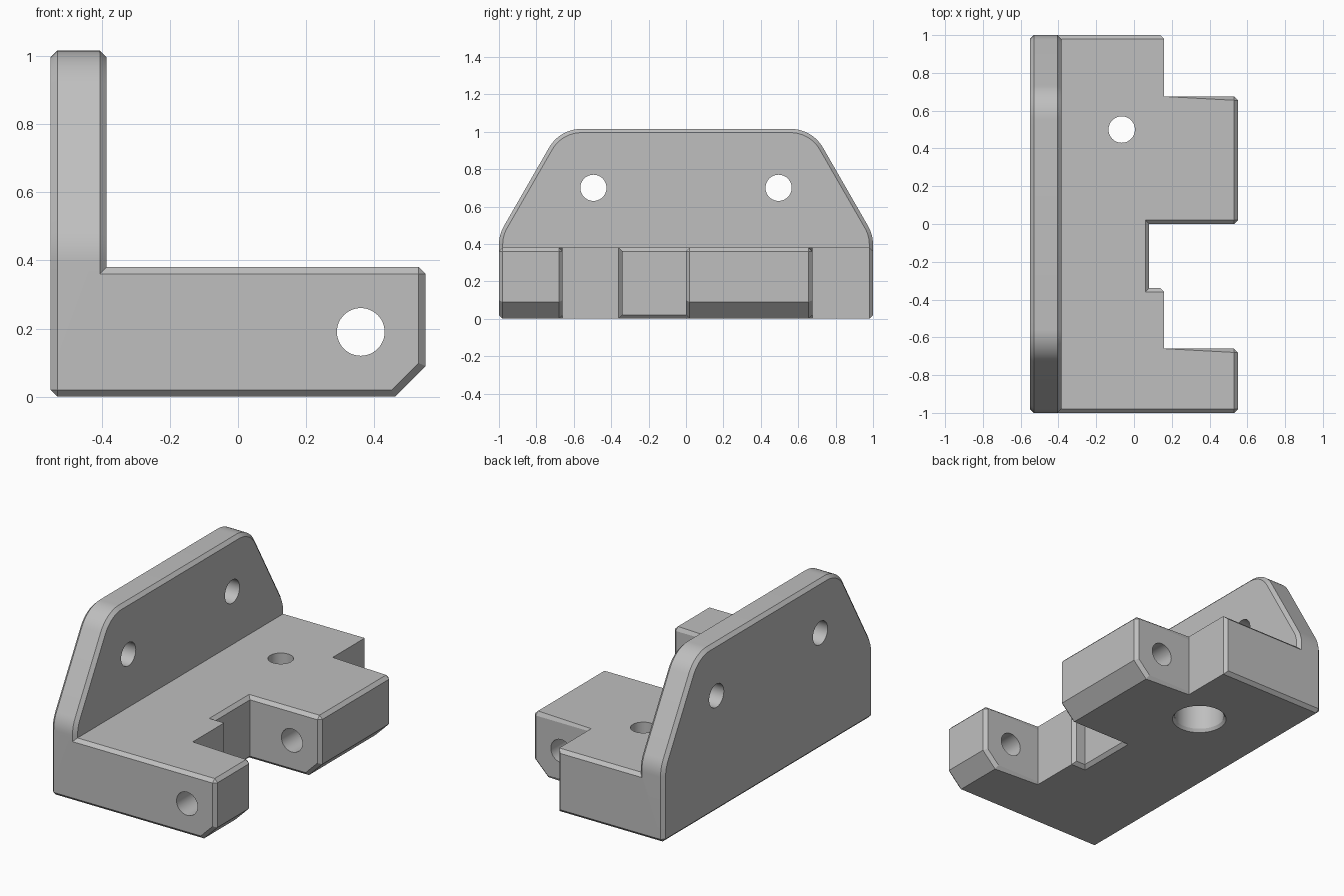
import bpy, bmesh
from math import cos, sin, radians, tau

if "Cube" in bpy.data.objects:
    bpy.data.objects.remove(bpy.data.objects["Cube"])

WALL_X, TOP, CHAMFER, HOLE_R = -0.385, 1.015, 0.02, 0.07

grey = bpy.data.materials.new("machined_grey")
grey.use_nodes = True
grey.diffuse_color = (0.52, 0.52, 0.52, 1)
grey.node_tree.nodes["Principled BSDF"].inputs["Base Color"].default_value = grey.diffuse_color


def arc(cx, cy, r, start, end, steps):
    angles = [radians(start + (end - start) * i / steps) for i in range(steps + 1)]
    return [(cx + r * cos(a), cy + r * sin(a)) for a in angles]


def place(axis, u, v, w):
    return {"x": (w, u, v), "y": (u, w, v), "z": (u, v, w)}[axis]


def loft(name, axis, rings):
    """Solid through matching rings; each ring is (points, position along axis)."""
    bm = bmesh.new()
    loops = [[bm.verts.new(place(axis, u, v, w)) for u, v in pts] for pts, w in rings]
    for a, b in zip(loops, loops[1:]):
        for i in range(len(a)):
            j = (i + 1) % len(a)
            bm.faces.new((a[i], a[j], b[j], b[i]))
    bm.faces.new(loops[0])
    bm.faces.new(loops[-1])
    bmesh.ops.recalc_face_normals(bm, faces=bm.faces)
    mesh = bpy.data.meshes.new(name)
    bm.to_mesh(mesh)
    bm.free()
    obj = bpy.data.objects.new(name, mesh)
    bpy.context.collection.objects.link(obj)
    return obj


def prism(name, axis, pts, lo, hi):
    return loft(name, axis, [(pts, lo), (pts, hi)])


def circle(u, v, r, n=48):
    return [(u + r * cos(tau * i / n), v + r * sin(tau * i / n)) for i in range(n)]


def cut(target, cutter, operation="DIFFERENCE"):
    cutter.hide_render = True
    mod = target.modifiers.new("cut", "BOOLEAN")
    mod.operation, mod.solver, mod.object = operation, "EXACT", cutter
    bpy.context.view_layer.objects.active = target
    bpy.ops.object.modifier_apply(modifier=mod.name)
    bpy.data.objects.remove(cutter)


# L-shaped section with a large slanted lower nose
section = [(-0.55, 0), (0.46, 0), (0.55, 0.09), (0.55, 0.38),
           (WALL_X, 0.38), (WALL_X, TOP), (-0.55, TOP)]
bracket = prism("mounting_bracket", "y", section, -1.1, 1.1)

# Tapered, rounded outline of the upright wall
half = arc(0.559, TOP - 0.2, 0.2, 90, 30, 12) + arc(0.8, 0.396, 0.2, 30, 0, 6) + [(1, -0.1)]
half[0] = (0.559, TOP + 0.0)
outline = half + [(-y, z) for y, z in reversed(half)]
# Lift the flat top slightly outside the section so only the shoulders trim it
outline = outline + [(-0.559, TOP + 0.1), (0.559, TOP + 0.1)]
cut(bracket, prism("wall_outline", "x", outline, -0.8, 0.8), "INTERSECT")

# Notches in the front edge of the base
for x, y0, y1 in ((0.16, -0.66, -0.2), (0.08, -0.34, 0.0), (0.16, 0.675, 1.2)):
    box = [(x, y0), (0.8, y0), (0.8, y1), (x, y1)]
    cut(bracket, prism("notch", "z", box, -0.2, 0.6))

# Chamfer the outer corners, leaving the recessed face's long edges sharp
bm = bmesh.new()
bm.from_mesh(bracket.data)
bmesh.ops.remove_doubles(bm, verts=bm.verts, dist=0.0005)
bmesh.ops.dissolve_limit(bm, angle_limit=radians(1), verts=bm.verts, edges=bm.edges)
bmesh.ops.recalc_face_normals(bm, faces=bm.faces)


def is_chamfered(edge):
    a, b = (v.co for v in edge.verts)
    recessed = all(abs(p.x - 0.16) < 0.002 for p in (a, b)) and abs(a.z - b.z) < 0.002
    return edge.is_manifold and edge.calc_face_angle_signed() > radians(50) and not recessed


bmesh.ops.bevel(bm, geom=[e for e in bm.edges if is_chamfered(e)], offset=CHAMFER,
                offset_type="OFFSET", segments=1, profile=0.5, affect="EDGES",
                clamp_overlap=False)
bm.to_mesh(bracket.data)
bm.free()

# Wall holes, cross hole through both tabs, and vertical bolt hole
for y in (-0.495, 0.495):
    cut(bracket, prism("wall_hole", "x", circle(y, 0.7, HOLE_R), -0.8, -0.2))
cut(bracket, prism("tab_hole", "y", circle(0.36, 0.19, HOLE_R), -1.2, 1.2))
cut(bracket, prism("bolt_hole", "z", circle(-0.065, 0.5, HOLE_R), -0.2, 0.6))

# Counterbore with a chamfered mouth underneath
bore = [(circle(-0.065, 0.5, r), z) for r, z in
        ((0.18, -0.04), (0.14, CHAMFER * 0.9), (0.14, 0.2))]
cut(bracket, loft("counterbore", "z", bore))

# Finish
bracket.data.materials.clear()
bracket.data.materials.append(grey)
for poly in bracket.data.polygons:
    poly.material_index = 0
bpy.ops.object.select_all(action="DESELECT")
bracket.select_set(True)
bpy.context.view_layer.objects.active = bracket
bpy.ops.object.shade_smooth_by_angle(angle=radians(25))
